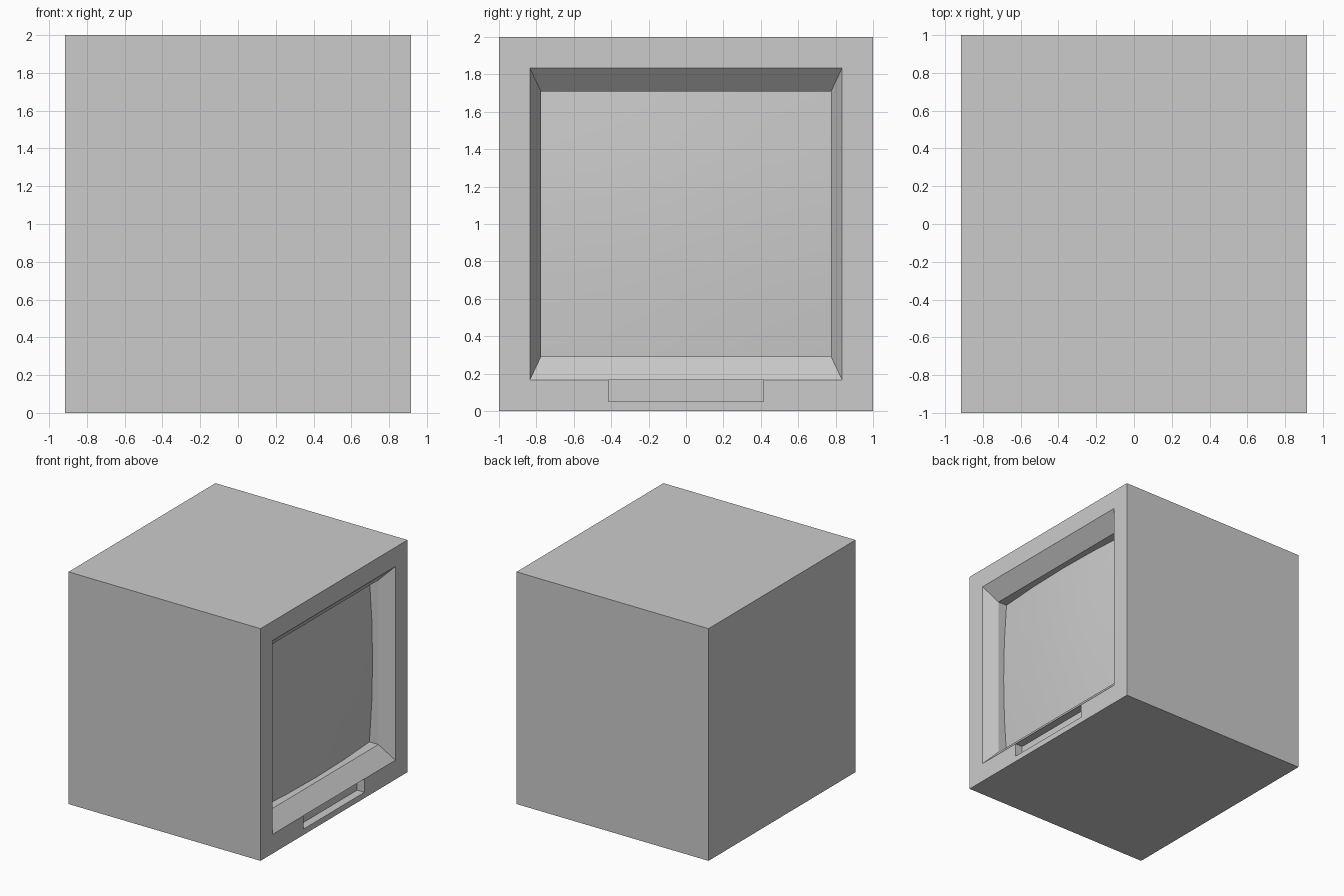
import bpy, bmesh

if "Cube" in bpy.data.objects:
    bpy.data.objects.remove(bpy.data.objects["Cube"])

X, LIP, SCREEN = 0.915, 0.795, 0.71      # front face, bevel bottom, screen corner depths
N = 4                                    # screen segments per side


def finish(name, bm):
    bmesh.ops.remove_doubles(bm, verts=bm.verts, dist=1e-5)
    bmesh.ops.recalc_face_normals(bm, faces=bm.faces)
    mesh = bpy.data.meshes.new(name)
    bm.to_mesh(mesh)
    bm.free()
    obj = bpy.data.objects.new(name, mesh)
    bpy.context.collection.objects.link(obj)
    return obj


def rect(bm, x, hy, z0, z1):
    return [bm.verts.new((x, y, z)) for y, z in
            ((-hy, z0), (hy, z0), (hy, z1), (-hy, z1))]


def bridge(bm, a, b, skip=()):
    for i in range(4):
        if i not in skip:
            j = (i + 1) % 4
            bm.faces.new((a[i], a[j], b[j], b[i]))


def screen_point(i, j):
    u, v = 2 * i / N - 1, 2 * j / N - 1
    return (SCREEN + 0.035 * (1 - u * u) + 0.03 * (1 - v * v),
            0.775 * u, 1.0 + 0.708 * v)


# Cabinet: box, front frame, sloped bezel, slot and straight screen recess
bm = bmesh.new()
back = rect(bm, -X, 1, 0, 2)
front = rect(bm, X, 1, 0, 2)
opening = rect(bm, X, 0.835, 0.166, 1.834)
inner = rect(bm, LIP, 0.775, 0.292, 1.708)
slot = rect(bm, X, 0.415, 0.05, 0.166)
slot_back = rect(bm, X - 0.07, 0.415, 0.05, 0.166)

bm.faces.new(back)
bridge(bm, back, front)
bridge(bm, front, opening, skip=(0,))
bm.faces.new((front[0], front[1], slot[1], slot[0]))
bm.faces.new((front[0], slot[0], slot[3], opening[0]))
bm.faces.new((front[1], opening[1], slot[2], slot[1]))
bridge(bm, slot, slot_back)
bm.faces.new(slot_back)
bridge(bm, opening, inner, skip=(0,))
bm.faces.new((opening[0], slot[3], slot[2], opening[1], inner[1], inner[0]))

# Recess walls follow the curved screen border
R = range(N + 1)
borders = ([(i, 0) for i in R], [(N, j) for j in R],
           [(N - i, N) for i in R], [(0, N - j) for j in R])
for k, border in enumerate(borders):
    edge = [bm.verts.new(screen_point(*p)) for p in border]
    bm.faces.new([inner[(k + 1) % 4], inner[k]] + edge)
finish("cabinet", bm)

# Bulging screen
bm = bmesh.new()
grid = [[bm.verts.new(screen_point(i, j)) for j in R] for i in R]
for i in range(N):
    for j in range(N):
        f = bm.faces.new((grid[i][j], grid[i + 1][j],
                          grid[i + 1][j + 1], grid[i][j + 1]))
        f.smooth = True
finish("screen", bm)
# Make the open screen surface face outward
mesh = bpy.data.objects["screen"].data
if mesh.polygons[0].normal.x < 0:
    mesh.flip_normals()
